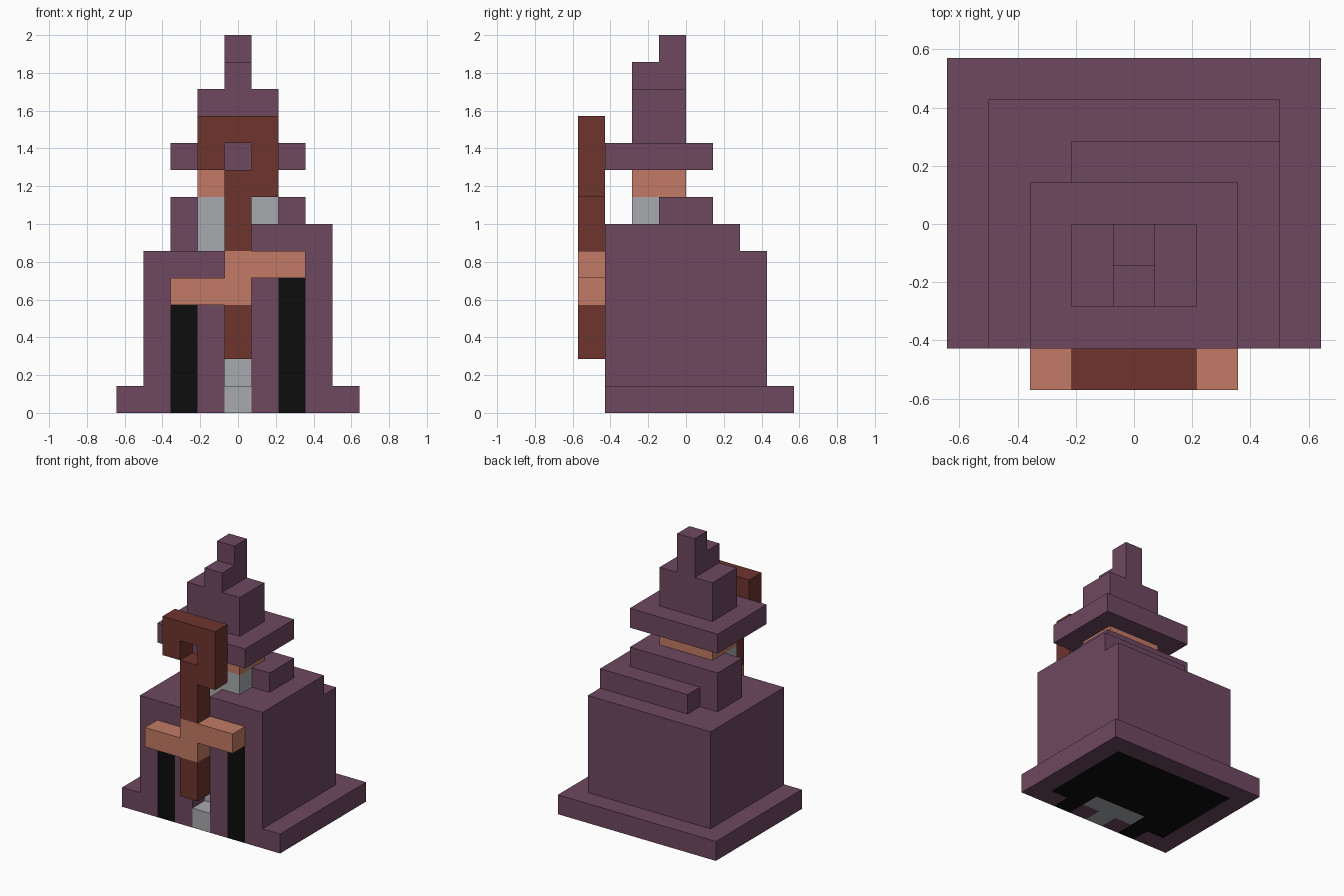
import bpy
import bmesh

default = bpy.data.objects.get("Cube")
if default:
    bpy.data.objects.remove(default, do_unlink=True)

U = 1 / 7  # one block


def material(name, rgb):
    mat = bpy.data.materials.new(name)
    mat.use_nodes = True
    mat.diffuse_color = (*rgb, 1)
    bsdf = mat.node_tree.nodes["Principled BSDF"]
    bsdf.inputs["Base Color"].default_value = (*rgb, 1)
    bsdf.inputs["Roughness"].default_value = 0.9
    return mat


PURPLE = material("plum cloth", (0.156, 0.065, 0.117))
BROWN = material("dark wood", (0.156, 0.034, 0.027))
SKIN = material("skin", (0.539, 0.195, 0.130))
GREY = material("grey beard", (0.392, 0.402, 0.418))
BLACK = material("black trousers", (0.004, 0.004, 0.004))


def prism(name, mat, outline, y0, y1):
    """Front outline (x, z) in blocks, extruded from y0 to y1."""
    bm = bmesh.new()
    face = bm.faces.new([bm.verts.new((x * U, y0 * U, z * U)) for x, z in outline])
    out = bmesh.ops.extrude_face_region(bm, geom=[face])["geom"]
    verts = [g for g in out if isinstance(g, bmesh.types.BMVert)]
    bmesh.ops.translate(bm, verts=verts, vec=(0, (y1 - y0) * U, 0))
    bmesh.ops.recalc_face_normals(bm, faces=bm.faces[:])
    mesh = bpy.data.meshes.new(name)
    bm.to_mesh(mesh)
    bm.free()
    mesh.materials.append(mat)
    obj = bpy.data.objects.new(name, mesh)
    bpy.context.collection.objects.link(obj)
    return obj


def box(name, mat, x, y, z):
    outline = [(x[0], z[0]), (x[1], z[0]), (x[1], z[1]), (x[0], z[1])]
    return prism(name, mat, outline, *y)


# Parts that repeat on both sides; the +x robe lapel is one block taller
for side, s, top in (("left", 1, 7), ("right", -1, 6)):
    def span(a, b):
        return sorted((s * a, s * b))

    box(f"hem_{side}", PURPLE, span(3.5, 4.5), (-3, 4), (0, 1))
    panel = [(3.5, 0), (2.5, 0), (2.5, 5), (1.5, 5),
             (1.5, 0), (0.5, 0), (0.5, top), (3.5, top)]
    prism(f"robe_front_{side}", PURPLE, [(s * x, z) for x, z in panel], -3, -2)
    box(f"robe_side_{side}", PURPLE, span(1.5, 3.5), (-2, -1), (1, top))
    box(f"trouser_leg_{side}", BLACK, span(1.5, 2.5), (-3, -2), (0, 5))
    box(f"trouser_side_{side}", BLACK, span(1.5, 3.5), (-2, -1), (0, 1))

# Robe
box("hem_back", PURPLE, (-3.5, 3.5), (3, 4), (0, 1))
box("trouser_seat", BLACK, (-3.5, 3.5), (-1, 3), (0, 1))
box("robe_body", PURPLE, (-3.5, 3.5), (-1, 3), (1, 6))
box("robe_upper_back", PURPLE, (-1.5, 3.5), (-1, 2), (6, 7))
box("robe_shoulder_right", PURPLE, (-2.5, -1.5), (-1, 1), (6, 7))
box("robe_collar", PURPLE, (-2.5, 2.5), (-1, 1), (7, 8))

# Head and beard
box("beard", GREY, (-1.5, 1.5), (-2, -1), (0, 8))
box("beard_tip", GREY, (-0.5, 0.5), (-3, -2), (0, 1))
box("head", SKIN, (-1.5, 1.5), (-2, 0), (8, 9))

# Hat
box("hat_brim", PURPLE, (-2.5, 2.5), (-3, 1), (9, 10))
box("hat_crown", PURPLE, (-1.5, 1.5), (-2, 0), (10, 12))
box("hat_peak", PURPLE, (-0.5, 0.5), (-2, 0), (12, 13))
box("hat_tip", PURPLE, (-0.5, 0.5), (-1, 0), (13, 14))

# Staff held by two stacked hands
box("staff_foot", BROWN, (-0.5, 0.5), (-4, -3), (2, 4))
prism("hands", SKIN, [(-2.5, 4), (0.5, 4), (0.5, 5), (2.5, 5),
                      (2.5, 6), (-0.5, 6), (-0.5, 5), (-2.5, 5)], -4, -3)
prism("staff_crook", BROWN, [(-0.5, 6), (0.5, 6), (0.5, 8), (1.5, 8), (1.5, 11),
                             (-1.5, 11), (-1.5, 9), (-0.5, 9), (-0.5, 10),
                             (0.5, 10), (0.5, 9), (-0.5, 9)], -4, -3)
